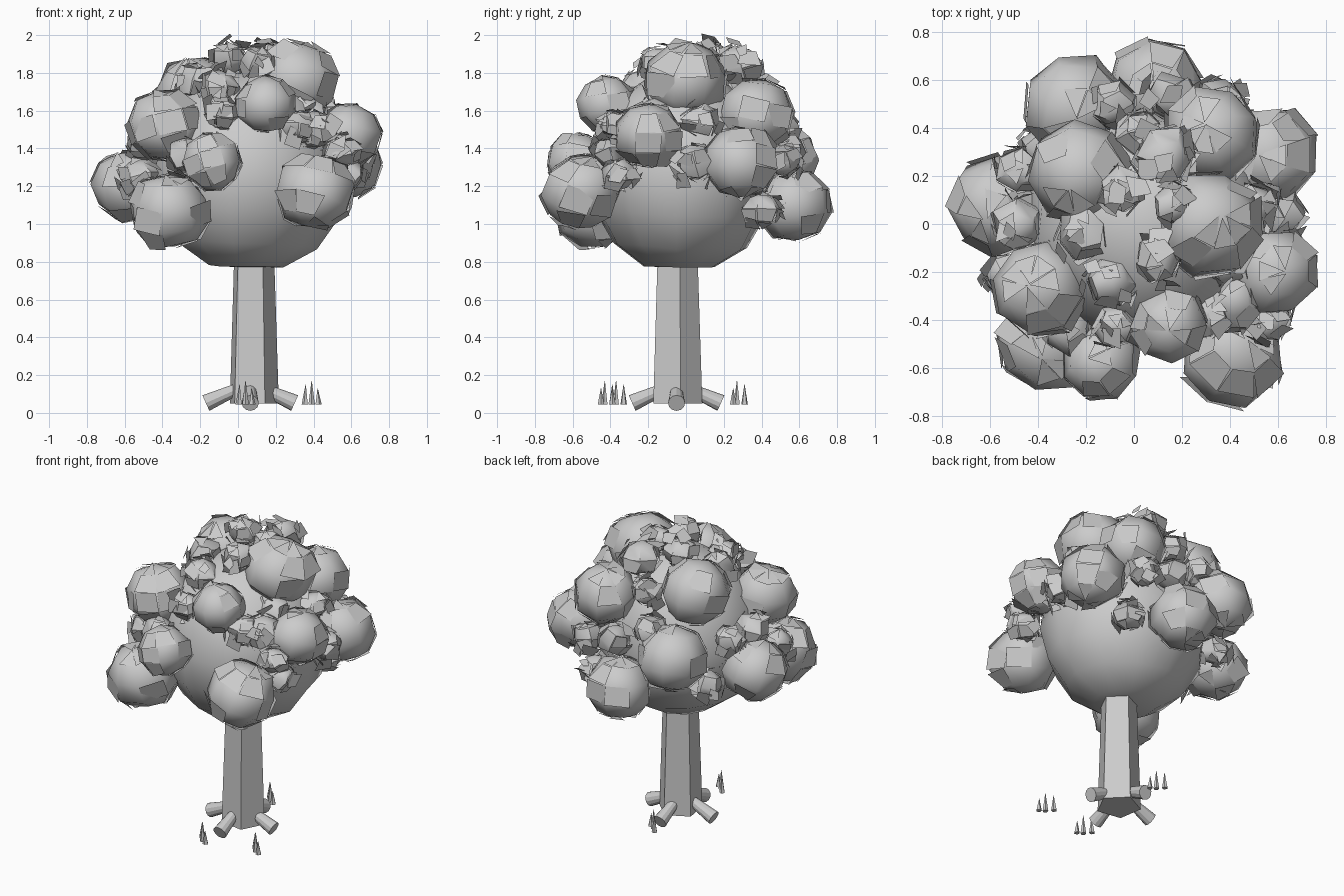
import bpy, bmesh, random
from math import radians, pi, sin, cos, tau
from mathutils import Vector, Matrix

if "Cube" in bpy.data.objects:
    bpy.data.objects.remove(bpy.data.objects["Cube"])

random.seed(11)


def finish(bm, name, angle=35):
    mesh = bpy.data.meshes.new(name)
    bm.to_mesh(mesh)
    bm.free()
    ob = bpy.data.objects.new(name, mesh)
    bpy.context.collection.objects.link(ob)
    bpy.ops.object.select_all(action='DESELECT')
    ob.select_set(True)
    bpy.context.view_layer.objects.active = ob
    bpy.ops.object.shade_smooth_by_angle(angle=radians(angle))
    return ob


def add_cone(bm, start, end, r1, r2, sides):
    """Tapered cylinder between two points."""
    a, b = Vector(start), Vector(end)
    d = b - a
    m = Matrix.Translation((a + b) / 2) @ d.to_track_quat('Z', 'Y').to_matrix().to_4x4()
    bmesh.ops.create_cone(bm, cap_ends=True, segments=sides, radius1=r1, radius2=r2,
                          depth=d.length, matrix=m)


def add_ball(bm, centre, radii, jitter, sides, rings):
    """Chunky low-poly ball, slightly tilted."""
    verts = bmesh.ops.create_uvsphere(bm, u_segments=sides, v_segments=rings, radius=1)['verts']
    rot = (Matrix.Rotation(random.uniform(-.35, .35), 3, 'X')
           @ Matrix.Rotation(random.uniform(-.35, .35), 3, 'Y')
           @ Matrix.Rotation(random.uniform(0, tau), 3, 'Z'))
    c, s = Vector(centre), Vector(radii)
    for v in verts:
        v.co = c + (rot @ v.co) * s * random.uniform(1 - jitter, 1 + jitter)
    return verts


def add_flaps(bm, centre, verts, count, lift, tilt_by):
    """Loose outer leaf plates, lifted off a ball's surface."""
    c = Vector(centre)
    faces = sorted({f for v in verts for f in v.link_faces}, key=lambda f: -f.calc_area())
    for f in random.sample(faces, count):
        axis = Vector([random.uniform(-1, 1) for _ in range(3)]).normalized()
        tilt = Matrix.Rotation(random.uniform(-tilt_by, tilt_by), 3, axis)
        mid = f.calc_center_median()
        out = (mid - c) * lift
        bm.faces.new([bm.verts.new(mid + out + tilt @ (v.co - mid)) for v in f.verts])


# Five-sided tapered trunk
TX, TY = 0.08, -0.05
bm = bmesh.new()
rings = []
for z, r in ((0.05, 0.138), (0.85, 0.112)):
    rings.append([bm.verts.new((TX + r * cos(radians(9 + 72 * i)),
                                TY + r * sin(radians(9 + 72 * i)), z)) for i in range(5)])
for i in range(5):
    j = (i + 1) % 5
    bm.faces.new((rings[0][i], rings[0][j], rings[1][j], rings[1][i]))
bm.faces.new(rings[0][::-1])
bm.faces.new(rings[1])
finish(bm, "trunk")

# Four ribbed roots spreading along the axes
bm = bmesh.new()
for i in range(4):
    d = Vector((cos(i * pi / 2), sin(i * pi / 2), 0))
    base = Vector((TX - 0.015, TY, 0))
    add_cone(bm, base + d * 0.06 + Vector((0, 0, 0.13)), base + d * 0.235 + Vector((0, 0, 0.052)),
             0.03, 0.045, 12)
finish(bm, "roots", 20)

# Grass clumps
bm = bmesh.new()
for x, y in ((0.39, -0.36), (0.04, -0.42), (0.05, 0.28)):
    for dx, dy, h in ((-0.035, 0.03, 0.15), (0.0, -0.01, 0.17), (0.035, -0.03, 0.13)):
        add_cone(bm, (x + dx, y + dy, 0.045), (x + dx * 0.9, y + dy, h), 0.018, 0.001, 5)
finish(bm, "grass")

# Canopy core with a flattened base
bm = bmesh.new()
add_ball(bm, (0.06, -0.02, 1.27), (0.52, 0.50, 0.54), 0.02, 11, 8)
for v in bm.verts:
    v.co.z = max(v.co.z, 0.77)
finish(bm, "canopy_core", 40)

# Leaf clusters: x, y, z, radius
CLUSTERS = [
    (0.31, 0.00, 1.76, 0.22), (0.09, 0.57, 1.10, 0.20), (-0.25, 0.50, 1.35, 0.21),
    (0.33, 0.37, 1.58, 0.20), (-0.23, 0.22, 1.68, 0.21), (-0.39, -0.27, 1.52, 0.20),
    (-0.57, 0.08, 1.20, 0.20), (-0.36, -0.49, 1.07, 0.21), (0.41, -0.55, 1.17, 0.21),
    (-0.14, -0.58, 1.33, 0.16), (0.15, -0.42, 1.63, 0.16), (0.57, 0.29, 1.33, 0.20),
    (0.58, -0.20, 1.47, 0.18),
]
for i, (x, y, z, r) in enumerate(CLUSTERS):
    bm = bmesh.new()
    r *= 1.03
    vs = add_ball(bm, (x, y, z), (r, r, r * 0.92), 0.05, 8, 5)
    add_flaps(bm, (x, y, z), vs, 18, 0.05, 0.25)
    finish(bm, f"leaf_cluster_{i + 1}", 50)

# Small leaf tufts filling the gaps: x, y, z, radius
TUFTS = [
    (0.13, 0.29, 1.84, 0.12), (-0.05, 0.14, 1.87, 0.10), (0.10, -0.15, 1.85, 0.10),
    (-0.10, -0.24, 1.72, 0.11), (0.02, 0.38, 1.68, 0.10), (0.42, -0.32, 1.50, 0.12),
    (0.30, -0.38, 1.52, 0.10), (0.50, 0.08, 1.55, 0.10), (-0.48, 0.00, 1.42, 0.11),
    (-0.22, -0.04, 1.74, 0.11), (0.55, -0.40, 1.38, 0.09), (0.38, 0.40, 1.08, 0.10),
    (-0.48, 0.22, 1.42, 0.10), (-0.27, -0.44, 1.36, 0.11), (0.15, 0.53, 1.38, 0.11),
    (0.62, 0.05, 1.32, 0.11), (-0.08, -0.42, 1.58, 0.09), (-0.08, 0.50, 1.50, 0.10),
    (0.36, 0.52, 1.34, 0.10), (0.16, 0.08, 1.88, 0.09), (0.56, -0.36, 1.27, 0.10),
    (-0.52, -0.22, 1.25, 0.11), (-0.38, 0.32, 1.14, 0.10), (0.36, -0.16, 1.58, 0.11),
]
bm = bmesh.new()
for x, y, z, r in TUFTS:
    vs = add_ball(bm, (x, y, z), (r, r, r * 0.85), 0.14, 6, 4)
    add_flaps(bm, (x, y, z), vs, 12, 0.15, 0.6)
finish(bm, "leaf_tufts", 45)

# Loose leaf shards scattered around the tufts
bm = bmesh.new()
for x, y, z, r in TUFTS:
    for _ in range(5):
        d = Vector([random.gauss(0, 1) for _ in range(3)]).normalized()
        c = Vector((x, y, z)) + d * r * 1.05
        face = (d + Vector([random.uniform(-.6, .6) for _ in range(3)])).to_track_quat('Z', 'Y')
        rot = face.to_matrix() @ Matrix.Rotation(random.uniform(0, tau), 3, 'Z')
        s = random.uniform(0.03, 0.055)
        pts = [(-s, -s, 0), (s, -s * 0.7, 0), (s * 0.8, s, 0.01), (-s * 0.6, s * 0.7, 0)]
        bm.faces.new([bm.verts.new(c + rot @ Vector(p)) for p in pts])
finish(bm, "leaf_shards", 25)
